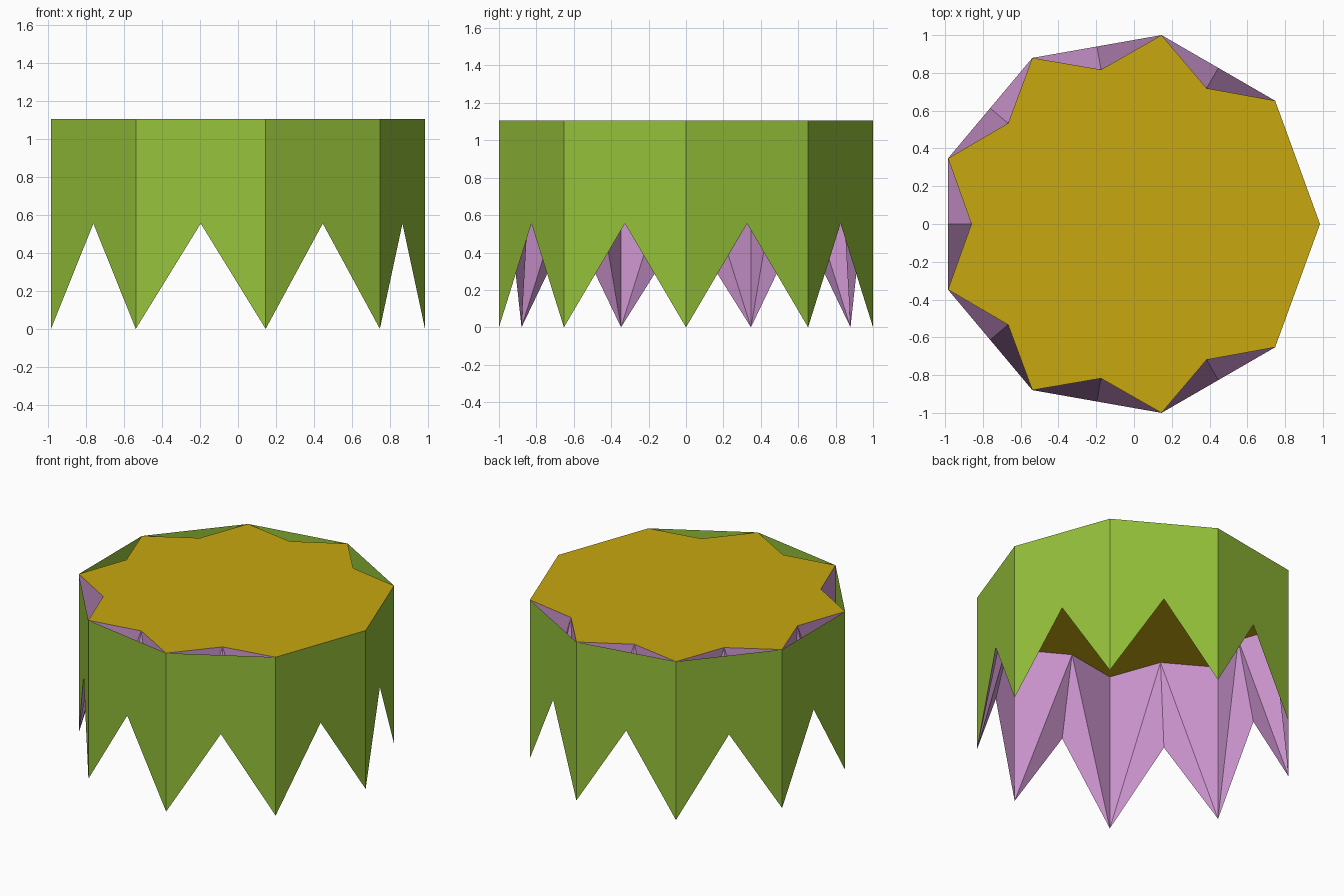
import bpy
from math import cos, sin, radians

if "Cube" in bpy.data.objects:
    bpy.data.objects.remove(bpy.data.objects["Cube"])

SIDES = 9
R = 1.0154          # corner radius
NOTCH_R = 0.83      # radius of the folded-in points at the top
TOP, APEX = 1.105, 0.555
CX = -R * (1 + cos(radians(160))) / 2
STEP = 360 / SIDES


def material(name, rgb):
    m = bpy.data.materials.new(name)
    m.diffuse_color = (*rgb, 1)
    m.use_nodes = True
    m.node_tree.nodes["Principled BSDF"].inputs["Base Color"].default_value = m.diffuse_color
    return m


def polar(radius, angle, z):
    a = radians(angle)
    return (CX + radius * cos(a), radius * sin(a), z)


def build(name, faces, mat):
    """Make an object from a list of faces given as point tuples."""
    verts, index, polys = [], {}, []
    for face in faces:
        poly = []
        for p in face:
            key = tuple(round(c, 5) for c in p)
            if key not in index:
                index[key] = len(verts)
                verts.append(p)
            poly.append(index[key])
        polys.append(poly)
    mesh = bpy.data.meshes.new(name)
    mesh.from_pydata(verts, [], polys)
    mesh.materials.append(mat)
    obj = bpy.data.objects.new(name, mesh)
    bpy.context.collection.objects.link(obj)
    return obj


green = material("leaf green", (0.30, 0.53, 0.042))
pink = material("orchid pink", (0.63, 0.31, 0.645))
gold = material("gold", (0.57, 0.39, 0.005))

outer, inner, rim = [], [], []
mid_r = R * cos(radians(STEP / 2))
for i in range(SIDES):
    a, m, b = i * STEP, (i + 0.5) * STEP, (i + 1) * STEP
    low_a, top_a = polar(R, a, 0), polar(R, a, TOP)
    low_b, top_b = polar(R, b, 0), polar(R, b, TOP)
    apex, notch = polar(mid_r, m, APEX), polar(NOTCH_R, m, TOP)
    # Flat outer panel ending in two half teeth
    outer += [(low_a, apex, top_a), (top_a, apex, top_b), (apex, low_b, top_b)]
    # Lining folded inwards from the tooth gap up to the notch
    inner += [(low_a, top_a, notch), (low_a, notch, apex),
              (low_b, notch, top_b), (low_b, apex, notch)]
    # Cap outline: the two panels beside the first corner have no notch
    rim.append(top_a)
    if i not in (0, SIDES - 1):
        rim.append(notch)

build("outer_wall", outer, green)
build("folded_lining", inner, pink)
build("top_cap", [rim], gold)
